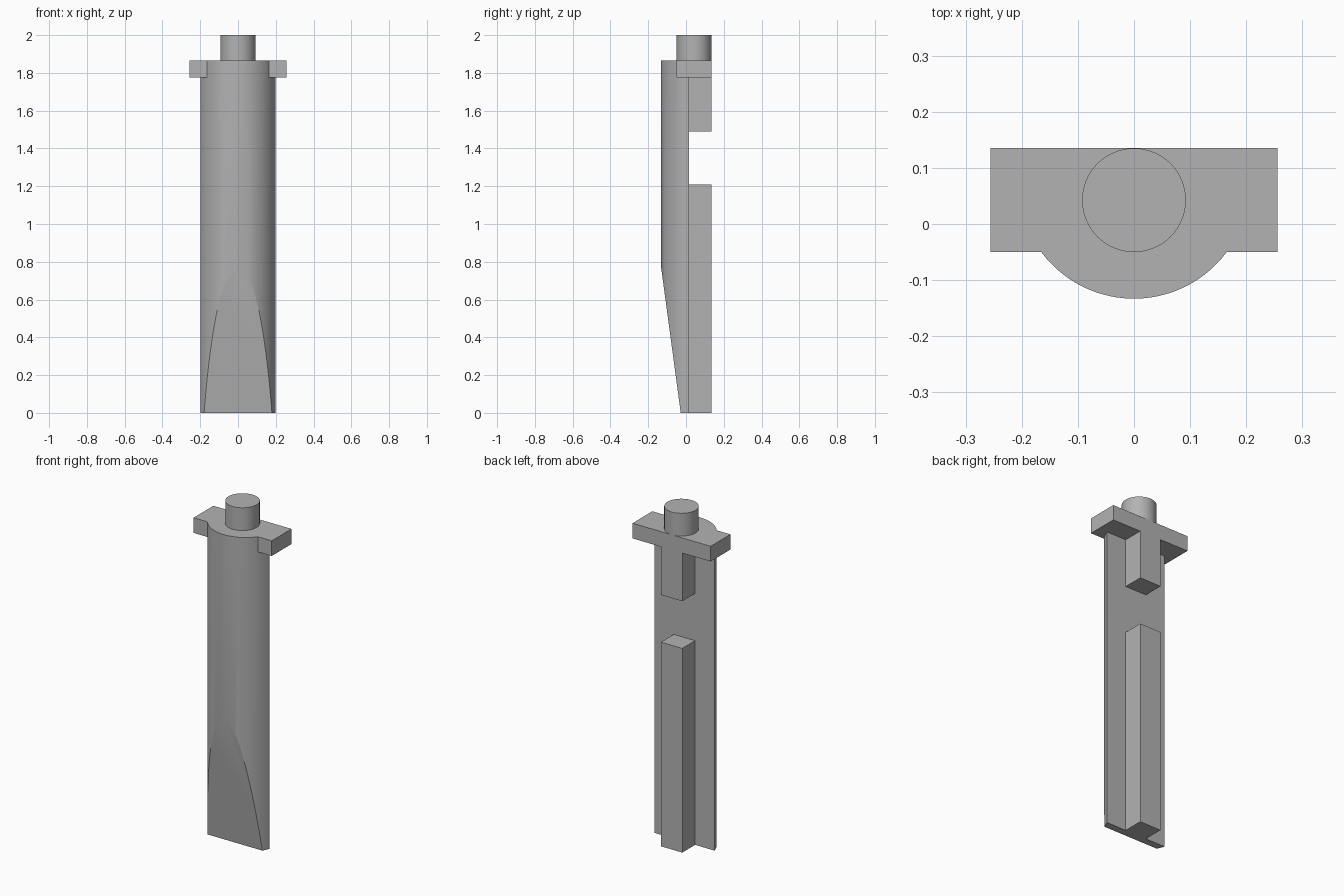
import bpy, bmesh
from math import sin, cos, acos, radians, pi
from mathutils import Vector

cube = bpy.data.objects.get("Cube")
if cube:
    bpy.data.objects.remove(cube, do_unlink=True)

grey = bpy.data.materials.new("plain grey")
grey.use_nodes = True
tone = (0.45, 0.45, 0.45, 1)
grey.diffuse_color = tone
grey.node_tree.nodes["Principled BSDF"].inputs["Base Color"].default_value = tone

BACK = 0.135        # rear plane shared by rails and cross plate
FLAT = 0.015        # flat rear of the blade
PLATE_LOW, PLATE_TOP = 1.775, 1.865
RADIUS, CENTRE_Y = 0.206, 0.073


def arc(y_end, steps=48):
    """Front arc of the blade, from left to right, ending where it meets y_end."""
    half = acos((CENTRE_Y - y_end) / RADIUS)
    angles = [half * (2 * i / steps - 1) for i in range(steps + 1)]
    return [(RADIUS * sin(a), CENTRE_Y - RADIUS * cos(a)) for a in angles]


def extrude(name, profile, low, high, cut=None):
    """Solid prism from a counter-clockwise xy profile, optionally sliced by a plane."""
    bm = bmesh.new()
    base = bm.faces.new([bm.verts.new((x, y, low)) for x, y in profile])
    result = bmesh.ops.extrude_face_region(bm, geom=[base], use_keep_orig=True)
    top = [g for g in result["geom"] if isinstance(g, bmesh.types.BMVert)]
    bmesh.ops.translate(bm, verts=top, vec=(0, 0, high - low))
    if cut:
        point, normal = cut
        geom = bm.verts[:] + bm.edges[:] + bm.faces[:]
        sliced = bmesh.ops.bisect_plane(bm, geom=geom, plane_co=point,
                                        plane_no=normal, clear_outer=True)
        edges = [g for g in sliced["geom_cut"] if isinstance(g, bmesh.types.BMEdge)]
        bmesh.ops.contextual_create(bm, geom=edges)
    bmesh.ops.recalc_face_normals(bm, faces=bm.faces[:])
    mesh = bpy.data.meshes.new(name)
    bm.to_mesh(mesh)
    bm.free()
    mesh.materials.append(grey)
    obj = bpy.data.objects.new(name, mesh)
    bpy.context.collection.objects.link(obj)
    bpy.ops.object.select_all(action="DESELECT")
    obj.select_set(True)
    bpy.context.view_layer.objects.active = obj
    bpy.ops.object.shade_smooth_by_angle(angle=radians(20))
    return obj


def box(x, front, back):
    return [(-x, front), (x, front), (x, back), (-x, back)]


# Half-round blade with a sloping flat at the lower front
slope_top, slope_foot = Vector((0, -0.133, 0.78)), Vector((0, -0.028, 0))
run = slope_foot - slope_top
extrude("blade", arc(FLAT), 0, PLATE_LOW, cut=(slope_top, Vector((0, run.z, -run.y))))

# Cross plate with the blade's curve bulging from its front
ear, ear_front = 0.256, -0.05
plate = [(-ear, BACK), (-ear, ear_front)] + arc(ear_front) + [(ear, ear_front), (ear, BACK)]
extrude("cross_plate", plate, PLATE_LOW, PLATE_TOP)

# Rear rail, interrupted by a notch
for name, low, high in (("lower_rail", 0, 1.21), ("upper_rail", 1.49, PLATE_LOW)):
    extrude(name, box(0.07, FLAT, BACK), low, high)

# Round peg on top
peg_r, peg_y = 0.0925, 0.0425
peg = [(peg_r * cos(2 * pi * i / 64), peg_y + peg_r * sin(2 * pi * i / 64)) for i in range(64)]
extrude("top_peg", peg, PLATE_TOP, 2)
